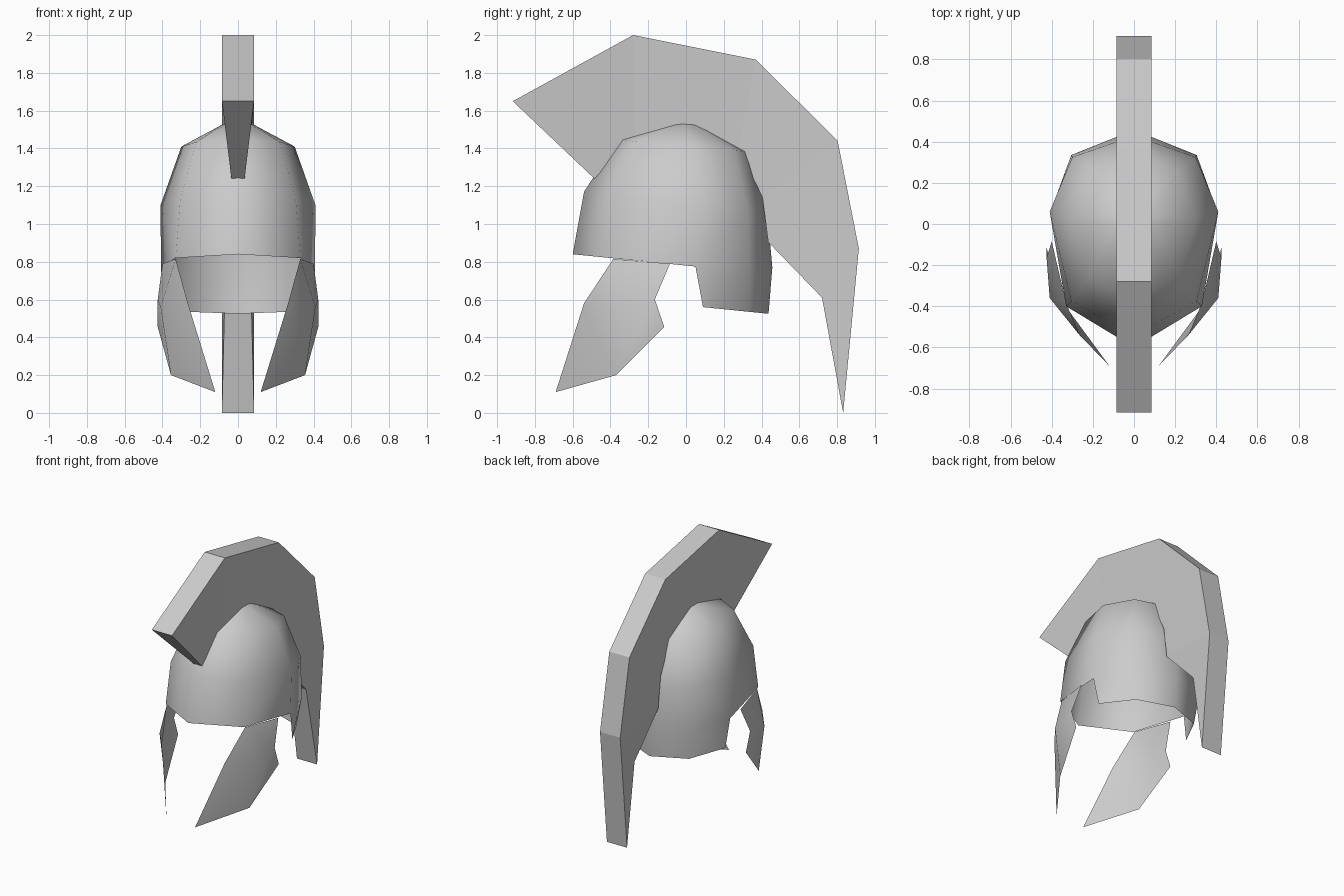
import bpy

if "Cube" in bpy.data.objects:
    bpy.data.objects.remove(bpy.data.objects["Cube"])


def make(name, verts, faces, smooth=False, mirror=False):
    mesh = bpy.data.meshes.new(name)
    mesh.from_pydata(verts, [], faces)
    mesh.update()
    ob = bpy.data.objects.new(name, mesh)
    bpy.context.collection.objects.link(ob)
    for p in mesh.polygons:
        p.use_smooth = smooth
    if mirror:
        mod = ob.modifiers.new("Mirror", 'MIRROR')
        mod.use_clip = True
        mod.merge_threshold = 0.001
    return ob


# Helmet bowl: right half as rings from rim to crown, points run front to back
rings = [
    [(0, -.60, .84), (.33, -.40, .82), (.408, .05, .775), (.305, .335, .77), (0, .457, .77)],
    [(0, -.54, 1.17), (.305, -.375, 1.14), (.41, .06, 1.10), (.30, .325, 1.08), (0, .43, 1.07)],
    [(0, -.36, 1.45), (.22, -.26, 1.435), (.30, .03, 1.41), (.21, .255, 1.39), (0, .34, 1.38)],
    [(0, -.065, 1.535), (.06, -.045, 1.53), (.085, 0, 1.525), (.06, .04, 1.53), (0, .05, 1.54)],
]
n = 5
verts = [p for ring in rings for p in ring]
faces = [(r * n + c, r * n + c + 1, (r + 1) * n + c + 1, (r + 1) * n + c)
         for r in range(3) for c in range(n - 1)]
faces.append(tuple(range(3 * n, 4 * n)))
# Neck guard hangs from the rear rim
k = len(verts)
verts += [(.395, .09, .56), (.26, .335, .535), (0, .437, .525)]
faces += [(k, k + 1, 3, 2), (k + 1, k + 2, 4, 3)]
make("helmet_bowl", verts, faces, smooth=True, mirror=True)

# Cheek guards: outline around one bulging centre point
cheek = [(.33, -.385, .815), (.265, -.54, .58), (.12, -.69, .11), (.355, -.37, .20),
         (.425, -.115, .455), (.425, -.165, .60), (.40, -.085, .79), (.41, -.36, .56)]
make("cheek_guards", cheek,
     [(0, 1, 7), (1, 2, 3, 7), (3, 4, 5, 7), (5, 6, 0, 7)], smooth=True, mirror=True)

# Crest: outer edge (y, z) paired with inner edge (y, z, half width)
W = .085
outer = [(-.917, 1.65), (-.28, 2.0), (.37, 1.87), (.803, 1.44), (.915, .87), (.832, 0)]
inner = [(-.485, 1.24, .035), (-.27, 1.46, .06), (.28, 1.40, .07),
         (.405, 1.14, .07), (.435, .905, .07), (.72, .61, .07)]
verts = []
for (oy, oz), (iy, iz, w) in zip(outer, inner):
    verts += [(-W, oy, oz), (W, oy, oz), (w, iy, iz), (-w, iy, iz)]
faces = [(3, 2, 1, 0), (20, 21, 22, 23)]
for i in range(0, 20, 4):
    for j in range(4):
        a, b = i + j, i + (j + 1) % 4
        faces.append((a, b, b + 4, a + 4))
make("crest", verts, faces)
